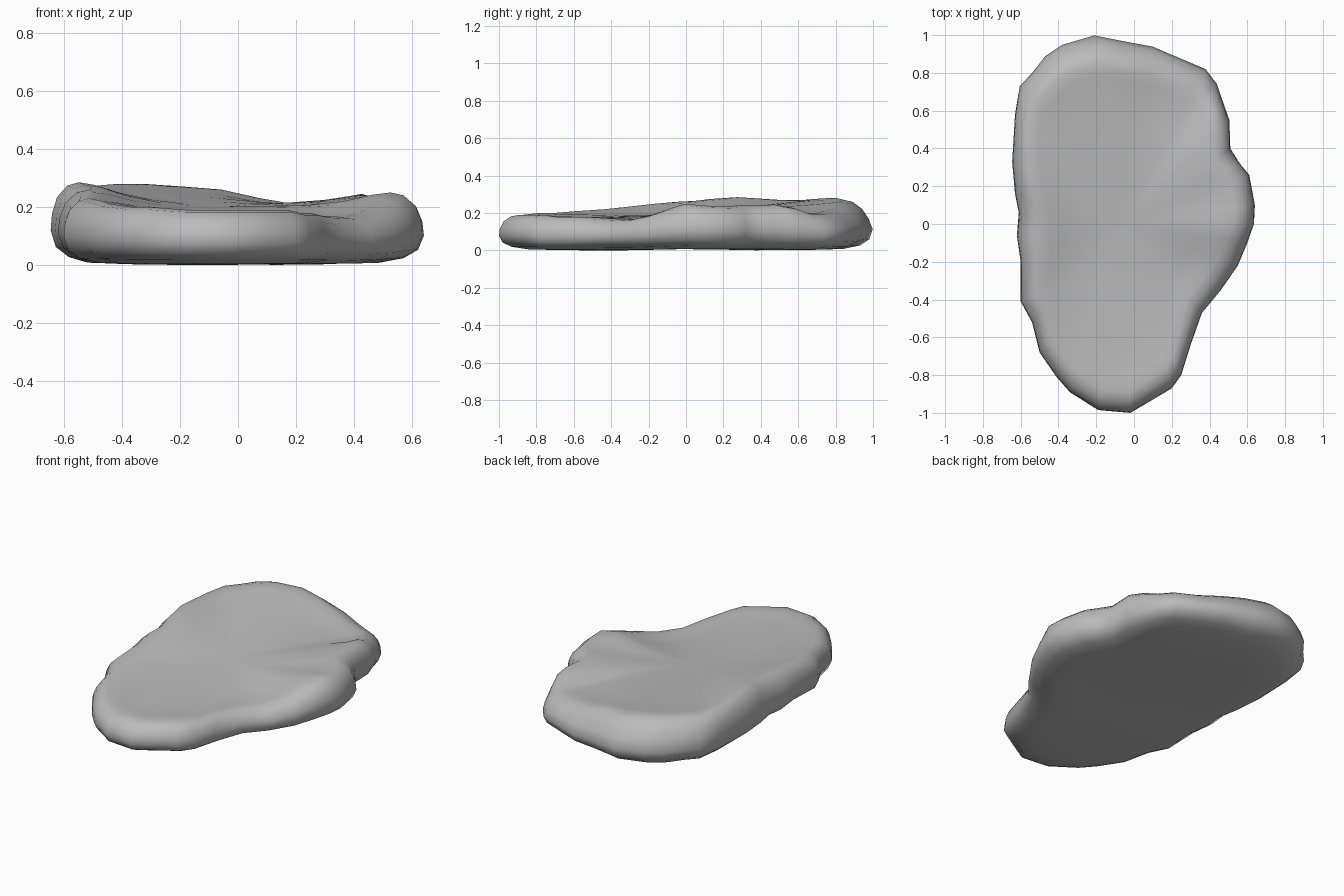
import bpy
import bmesh
from math import hypot, sin, cos
from mathutils import Vector

default_cube = bpy.data.objects.get("Cube")
if default_cube:
    bpy.data.objects.remove(default_cube, do_unlink=True)

# Outline of the slab, counter-clockwise from the front: x, y, rim height
OUTLINE = [
    (-.02, -1, .19), (.1, -.93, .19), (.2, -.87, .19), (.25, -.8, .18),
    (.3, -.64, .18), (.36, -.47, .17), (.46, -.35, .165), (.55, -.22, .19),
    (.6, -.1, .225), (.635, 0, .25), (.64, .1, .24), (.61, .26, .235),
    (.56, .32, .24), (.51, .4, .24), (.505, .55, .245), (.47, .65, .23),
    (.44, .74, .2), (.38, .82, .2), (.24, .88, .21), (.1, .94, .23),
    (-.06, .97, .26), (-.21, 1, .27), (-.38, .95, .28), (-.47, .89, .28),
    (-.54, .8, .275), (-.605, .73, .27), (-.63, .58, .27), (-.645, .33, .285),
    (-.63, .16, .275), (-.61, .06, .265), (-.62, -.06, .26), (-.6, -.2, .25),
    (-.6, -.41, .23), (-.54, -.52, .22), (-.5, -.68, .21), (-.41, -.81, .2),
    (-.34, -.89, .2), (-.19, -.985, .19),
]
# Edge section: inset from the outline, fraction of the rim height
SECTION = [(.16, .03), (.07, .1), (.02, .22), (0, .42), (.005, .62),
           (.025, .82), (.065, .96), (.11, 1), (.17, .97)]
INNER_SCALES = (.8, .55, .28)
CENTRE = Vector((-.05, 0))


def worn_top(x, y):
    """Height of the gently hollowed upper face."""
    return .205 + .025 * y - .035 * x + .012 * sin(4 * y + 2 * x)


def worn_base(x, y):
    """Height of the slightly uneven underside."""
    return .008 + .006 * cos(5 * y + 3 * x)


def edge_ring(bm, inset, level):
    ring = []
    for x, y, rim in OUTLINE:
        offset = Vector((x, y)) - CENTRE
        # The back edge leans inward towards the top
        lean = .08 * max(0, level - .4) * max(0, y - .6) / .4
        p = CENTRE + offset * (1 - (inset + lean) / hypot(*offset))
        ring.append(bm.verts.new((p.x, p.y, rim * level + .004)))
    return ring


def inner_ring(bm, edge, scale, surface):
    ring = []
    for v in edge:
        p = CENTRE + (v.co.xy - CENTRE) * scale
        blend = scale ** 3
        z = v.co.z * blend + surface(p.x, p.y) * (1 - blend)
        ring.append(bm.verts.new((p.x, p.y, z)))
    return ring


def bridge(bm, lower, upper):
    count = len(lower)
    for i in range(count):
        j = (i + 1) % count
        bm.faces.new((lower[i], lower[j], upper[j], upper[i]))


# Stone slab: rings from the underside centre, round the edge, to the top centre
bm = bmesh.new()
edges = [edge_ring(bm, *step) for step in SECTION]
below = [inner_ring(bm, edges[0], s, worn_base) for s in reversed(INNER_SCALES)]
above = [inner_ring(bm, edges[-1], s, worn_top) for s in INNER_SCALES]
rings = below + edges + above
for lower, upper in zip(rings, rings[1:]):
    bridge(bm, lower, upper)

# Close both centres with fans
for ring, surface in ((rings[0][::-1], worn_base), (rings[-1], worn_top)):
    hub = bm.verts.new((CENTRE.x, CENTRE.y, surface(*CENTRE)))
    for i, v in enumerate(ring):
        bm.faces.new((v, ring[(i + 1) % len(ring)], hub))
bmesh.ops.recalc_face_normals(bm, faces=bm.faces[:])

# Rest the slab on the ground
floor = min(v.co.z for v in bm.verts)
bmesh.ops.translate(bm, verts=bm.verts[:], vec=(0, 0, -floor))

mesh = bpy.data.meshes.new("stone_slab")
bm.to_mesh(mesh)
bm.free()
mesh.shade_smooth()
slab = bpy.data.objects.new("stone_slab", mesh)
bpy.context.collection.objects.link(slab)

# Plain grey stone
stone = bpy.data.materials.new("grey_stone")
stone.use_nodes = True
colour = (.5, .5, .5, 1)
stone.diffuse_color = colour
stone.node_tree.nodes["Principled BSDF"].inputs["Base Color"].default_value = colour
mesh.materials.append(stone)
